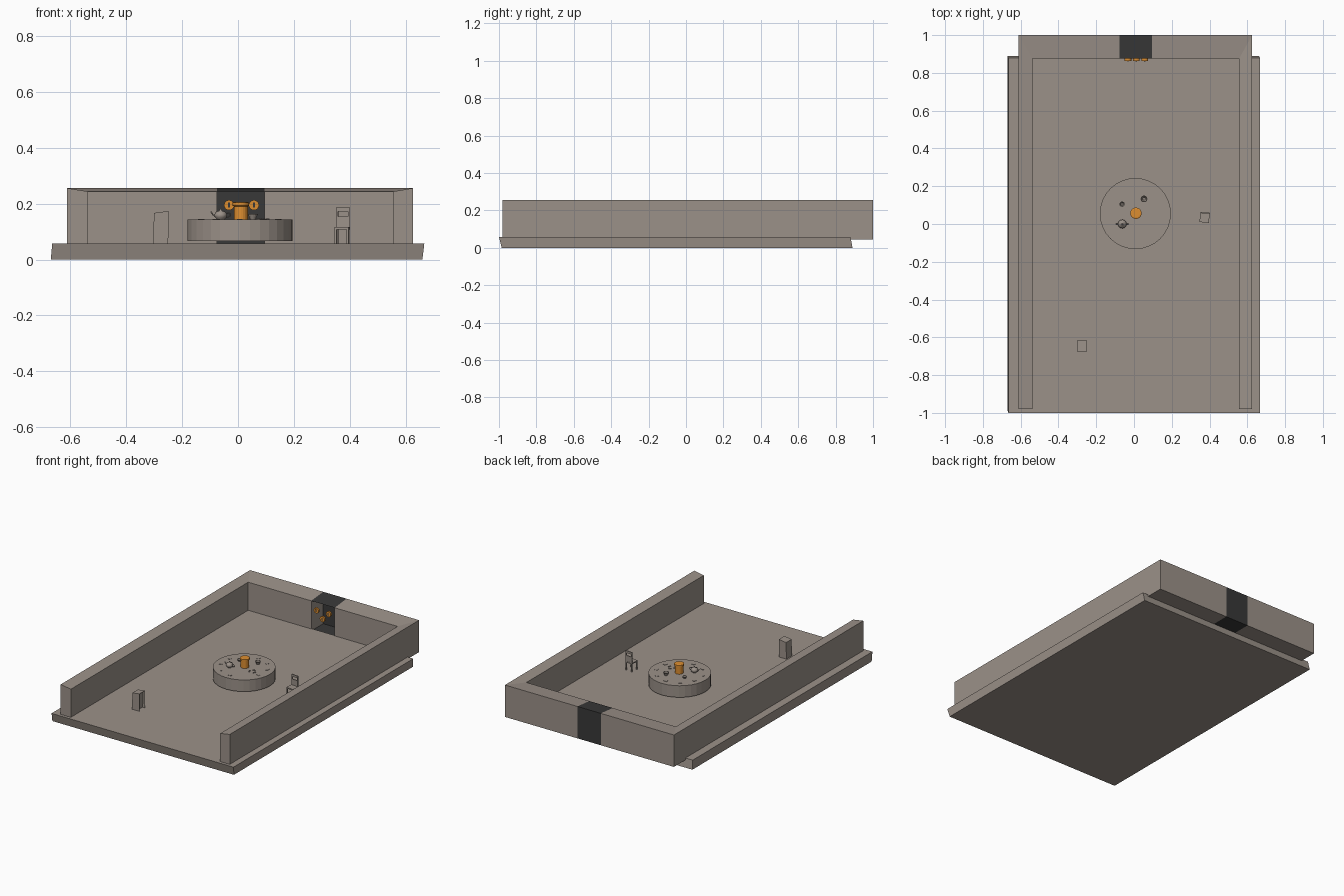
import bpy, bmesh, math
from mathutils import Matrix, Vector

if "Cube" in bpy.data.objects:
    bpy.data.objects.remove(bpy.data.objects["Cube"])


def material(name, rgb):
    m = bpy.data.materials.new(name)
    m.diffuse_color = (*rgb, 1)
    m.use_nodes = True
    m.node_tree.nodes["Principled BSDF"].inputs["Base Color"].default_value = m.diffuse_color
    return m


STONE = material("taupe_stone", (0.33, 0.285, 0.25))
DARK = material("dark_slate", (0.04, 0.04, 0.04))
ORANGE = material("orange_brass", (0.72, 0.27, 0.03))


def make(name, verts, faces, mat):
    me = bpy.data.meshes.new(name)
    me.from_pydata(verts, [], faces)
    bm = bmesh.new()
    bm.from_mesh(me)
    bmesh.ops.recalc_face_normals(bm, faces=bm.faces)
    bm.to_mesh(me)
    bm.free()
    me.materials.append(mat)
    ob = bpy.data.objects.new(name, me)
    bpy.context.collection.objects.link(ob)
    return ob


BOX = [(0, 1, 2, 3), (4, 5, 6, 7), (0, 1, 5, 4), (1, 2, 6, 5), (2, 3, 7, 6), (3, 0, 4, 7)]


def box(name, x, y, z, mat=STONE, turn=0, about=(0, 0)):
    v = [(a, b, c) for c in z for a, b in ((x[0], y[0]), (x[1], y[0]), (x[1], y[1]), (x[0], y[1]))]
    if turn:
        p = Vector((*about, 0))
        r = Matrix.Rotation(math.radians(turn), 3, 'Z')
        v = [tuple(r @ (Vector(c) - p) + p) for c in v]
    return make(name, v, BOX, mat)


def lathe(name, profile, at, mat=STONE, n=16, smooth=False, axis='Z'):
    """Revolve (radius, height) pairs around an axis through a point."""
    rot = Matrix.Rotation(math.pi / 2, 3, 'X') if axis == 'Y' else Matrix.Identity(3)
    v = [tuple(rot @ Vector((r * math.cos(2 * math.pi * i / n), r * math.sin(2 * math.pi * i / n), h))
               + Vector(at)) for r, h in profile for i in range(n)]
    f = [(k * n + i, k * n + (i + 1) % n, (k + 1) * n + (i + 1) % n, (k + 1) * n + i)
         for k in range(len(profile) - 1) for i in range(n)]
    f += [tuple(range(n)), tuple(range((len(profile) - 1) * n, len(profile) * n))]
    ob = make(name, v, f, mat)
    if smooth:
        ob.data.polygons.foreach_set("use_smooth", [len(p.vertices) == 4 for p in ob.data.polygons])
    return ob


def tube(name, pts, r, mat=STONE):
    cu = bpy.data.curves.new(name, 'CURVE')
    cu.dimensions = '3D'
    cu.bevel_depth = r
    cu.bevel_resolution = 1
    cu.use_fill_caps = True
    s = cu.splines.new('POLY')
    s.points.add(len(pts) - 1)
    for p, c in zip(s.points, pts):
        p.co = (*c, 1)
    cu.materials.append(mat)
    ob = bpy.data.objects.new(name, cu)
    bpy.context.collection.objects.link(ob)


# floor slab with slightly leaning edges
FZ = 0.058
make("floor_slab",
     [(-.67, -.985, 0), (.66, -.985, 0), (.66, .89, 0), (-.67, .89, 0),
      (-.665, -1, FZ), (.667, -1, FZ), (.667, .88, FZ), (-.665, .88, FZ)], BOX, STONE)


# walls: L-shaped strips whose tops slope down to the inside
def wall(name, outer, inner):
    v, f = [], []
    for (ox, oy), (ix, iy) in zip(outer, inner):
        v += [(ox, oy, .045), (ox, oy, .256), (ix, iy, .244), (ix, iy, .045)]
    for k in range(len(outer) - 1):
        f += [(4 * k + j, 4 * k + (j + 1) % 4, 4 * k + 4 + (j + 1) % 4, 4 * k + 4 + j) for j in range(4)]
    f += [(0, 1, 2, 3), tuple(range(len(v) - 4, len(v)))]
    make(name, v, f, STONE)


N0, N1 = -.076, .095
wall("left_wall", [(-.612, -.98), (-.612, 1), (N0, 1)], [(-.538, -.98), (-.538, .875), (N0, .875)])
wall("right_wall", [(.626, -.98), (.626, 1), (N1, 1)], [(.556, -.98), (.556, .875), (N1, .875)])

# dark niche in the back wall: top, back and bottom, open to the room
prof = [(.875, .244), (1, .256), (1, .045), (.875, .045)]
make("niche", [(x, y, z) for x in (N0, N1) for y, z in prof],
     [(k, k + 1, k + 5, k + 4) for k in range(3)], DARK)

# three round dials with dark slots
for i, (x, z) in enumerate([(-.032, .195), (.057, .195), (.012, .15)]):
    lathe(f"dial_{i}", [(.018, -.006), (.018, .006)], (x, .869, z), ORANGE, 20, axis='Y')
    box(f"dial_slot_{i}", (x - .003, x + .003), (.8615, .865), (z - .009, z + .009), DARK)

# round table
TX, TY, TZ = .007, .055, .143
lathe("round_table", [(.188, .066), (.188, TZ)], (TX, TY, 0), STONE, 32)

# orange canister with a rim in the middle
lathe("canister", [(.025, 0), (.025, .048), (.030, .050), (.030, .061), (.024, .063)],
      (.01, .057, TZ), ORANGE, 20)

# teapot with lid, spout and handle
px, py = -.062, 0
lathe("teapot_body", [(.012, 0), (.021, .009), (.023, .018), (.017, .028), (.005, .032), (.004, .038)],
      (px, py, TZ), STONE, 16, True)
tube("teapot_spout", [(px - .018, py, TZ + .012), (px - .028, py, TZ + .018), (px - .035, py, TZ + .029)], .003)
tube("teapot_handle", [(px + .02, py, TZ + .025), (px + .033, py, TZ + .023),
                       (px + .033, py, TZ + .012), (px + .02, py, TZ + .008)], .002)

# cups and bowls, open at the top
for i, (x, y, r, h) in enumerate([(.053, .133, .018, .02), (-.063, .105, .014, .012)]):
    lathe(f"bowl_{i}", [(r * .5, 0), (r, h), (r * .8, h), (r * .4, .003)], (x, y, TZ), STONE, 12)

# scattered crumbs
for i in range(6):
    a = i * 1.9
    x, y = .088 + .02 * math.cos(a), .026 + .02 * math.sin(a)
    box(f"crumb_{i}", (x - .004, x + .004), (y - .003, y + .003), (TZ, TZ + .004), STONE, a * 40, (x, y))

# thin place tiles around the table edge
for i in range(10):
    a = math.radians(36 * i - 90)
    x, y = TX + .145 * math.cos(a), TY + .145 * math.sin(a)
    box(f"place_tile_{i}", (x - .01, x + .01), (y - .009, y + .009), (TZ, TZ + .002), STONE, 36 * i, (x, y))

# chair, slightly turned, with its back towards +y
C, T = (.374, .035), -6


def chair(name, x, y, z):
    box(name, (C[0] + x[0], C[0] + x[1]), (C[1] + y[0], C[1] + y[1]), z, STONE, T, C)


chair("chair_seat", (-.025, .025), (-.027, .027), (.108, .116))
for sx in (-1, 1):
    xs = sorted((sx * .025, sx * .018))
    chair("chair_front_leg", xs, (-.027, -.02), (FZ, .108))
    chair("chair_back_post", xs, (.02, .027), (FZ, .184))
chair("chair_top_rail", (-.025, .025), (.02, .027), (.172, .186))
chair("chair_back_panel", (-.018, .018), (.021, .026), (.116, .155))

# small cabinet with a leaning top and a recessed right side
cab = make("cabinet",
           [(-.303, -.675, FZ), (-.25, -.675, FZ), (-.25, -.617, FZ), (-.303, -.617, FZ),
            (-.301, -.675, .167), (-.248, -.675, .174), (-.248, -.617, .174), (-.301, -.617, .167)], BOX, STONE)
bm = bmesh.new()
bm.from_mesh(cab.data)
bm.normal_update()
side = [f for f in bm.faces if f.normal.x > .9]
bmesh.ops.inset_region(bm, faces=side, thickness=.008, depth=0)
bmesh.ops.translate(bm, verts=side[0].verts, vec=(-.012, 0, 0))
bm.to_mesh(cab.data)
bm.free()
